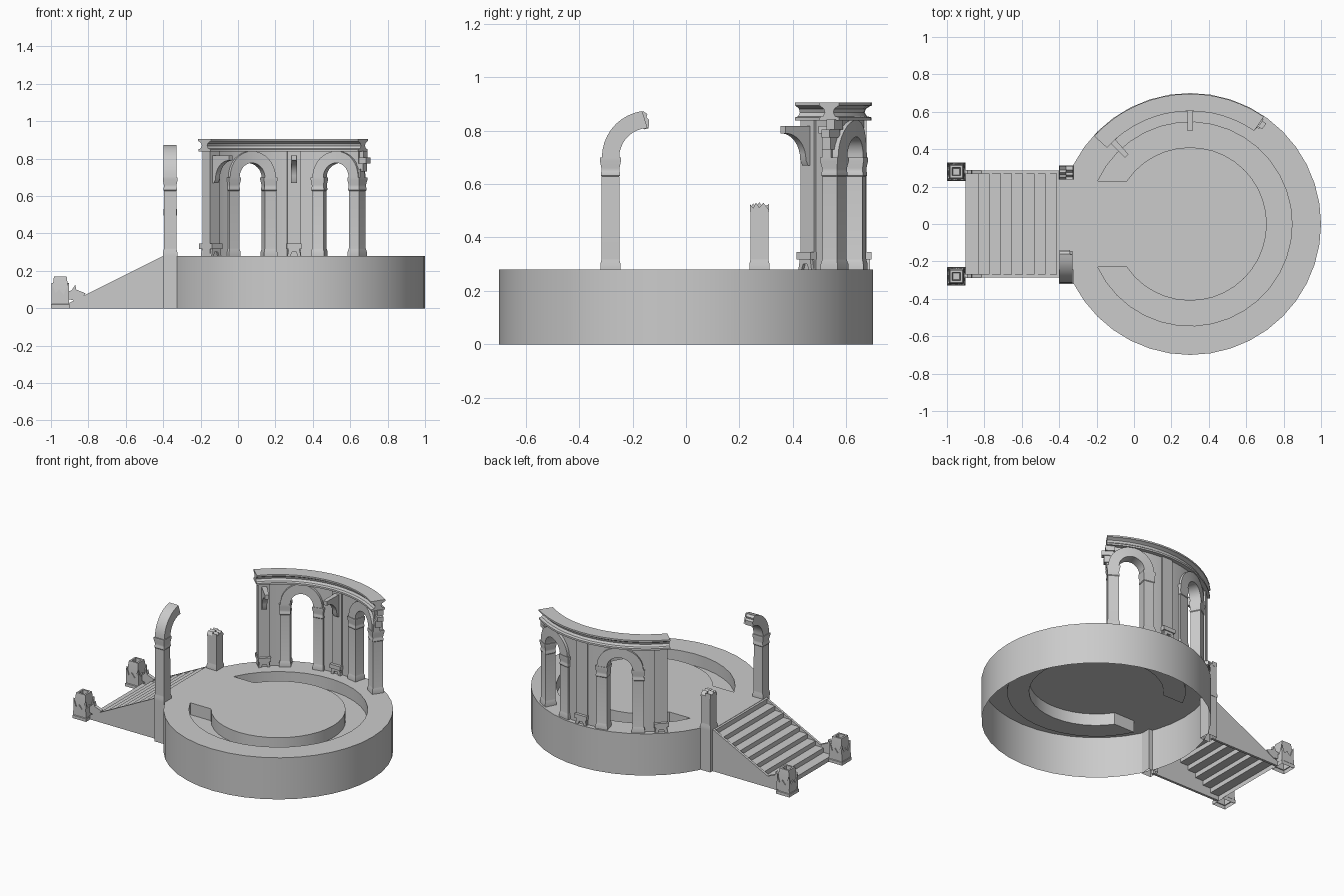
import bpy, bmesh, math
from math import sin, cos, pi, radians, sqrt

if "Cube" in bpy.data.objects:
    bpy.data.objects.remove(bpy.data.objects["Cube"])

CX, R, RW, TOP = 0.3, 0.7, 0.65, 0.28   # platform centre, radius, wall radius, deck height


def finish(name, bm, limit=32):
    bmesh.ops.remove_doubles(bm, verts=bm.verts, dist=1e-5)
    bmesh.ops.recalc_face_normals(bm, faces=bm.faces)
    for f in bm.faces:
        f.smooth = True
    for e in bm.edges:
        e.smooth = len(e.link_faces) == 2 and e.calc_face_angle(pi) < radians(limit)
    me = bpy.data.meshes.new(name)
    bm.to_mesh(me)
    bm.free()
    ob = bpy.data.objects.new(name, me)
    bpy.context.collection.objects.link(ob)
    return ob


def loft(name, rings, caps=(True, True)):
    """Join closed rings of points into a tube."""
    bm = bmesh.new()
    vs = [[bm.verts.new(p) for p in r] for r in rings]
    n = len(vs[0])
    for a, b in zip(vs, vs[1:]):
        for i in range(n):
            j = (i + 1) % n
            bm.faces.new((a[i], a[j], b[j], b[i]))
    if caps[0]:
        bm.faces.new(vs[0])
    if caps[1]:
        bm.faces.new(vs[-1])
    return finish(name, bm)


# placement maps: (u = sideways, d = depth, z)
def bent(deg):
    def f(u, d, z):
        a = radians(deg) - u / RW
        return (CX + d * cos(a), d * sin(a), z)
    return f


def along_y(u, d, z):
    return (d, u, z)


def along_x(u, d, z):
    return (u, d, z)


def band(name, A, B, d0, d1, m):
    """Thick strip between two matching lines of (u, z) points."""
    return loft(name, [[m(a[0], d0, a[1]), m(b[0], d0, b[1]), m(b[0], d1, b[1]), m(a[0], d1, a[1])]
                       for a, b in zip(A, B)])


def prism(name, pts, d0, d1, m):
    return loft(name, [[m(u, d, z) for u, z in pts] for d in (d0, d1)])


def block(name, u0, u1, d0, d1, z0, z1, m):
    return prism(name, [(u0, z0), (u1, z0), (u1, z1), (u0, z1)], d0, d1, m)


def stack(name, prof, u, d, m, caps=(True, True)):
    """Square post from (z, half width) levels."""
    return loft(name, [[m(u + sx * w, d + sy * w, z) for sx, sy in ((-1, -1), (1, -1), (1, 1), (-1, 1))]
                       for z, w in prof], caps)


def arc(c, z, r, a0, a1, n):
    return [(c + r * cos(radians(a0 + (a1 - a0) * i / n)), z + r * sin(radians(a0 + (a1 - a0) * i / n)))
            for i in range(n + 1)]


BASE = [(.28, .038), (.3, .038), (.315, .034)]
CAP = [(.628, .033), (.632, .036), (.642, .036), (.647, .034), (.66, .034), (.685, .039), (.7, .039)]

# round platform: open shell with a sunken C-shaped channel
bm = bmesh.new()
N, M, DEPTH = 40, 32, .08
rim = [bm.verts.new((CX + R * cos(2 * pi * i / N), R * sin(2 * pi * i / N), TOP)) for i in range(N)]
low = [bm.verts.new((v.co.x, v.co.y, 0)) for v in rim]
for i in range(N):
    j = (i + 1) % N
    bm.faces.new((low[i], low[j], rim[j], rim[i]))
edges = [bm.edges.get((rim[i], rim[(i + 1) % N])) for i in range(N)]
ao, ai = 180 - math.degrees(math.asin(.23 / .545)), 180 - math.degrees(math.asin(.23 / .41))
outer, inner = arc(CX, 0, .545, -ao, ao, M), arc(CX, 0, .41, -ai, ai, M)
top = [bm.verts.new((x, y, TOP)) for x, y in outer + inner[::-1]]
flr = [bm.verts.new((x, y, TOP - DEPTH)) for x, y in outer + inner[::-1]]
K = len(top)
for i in range(K):
    j = (i + 1) % K
    bm.faces.new((top[i], top[j], flr[j], flr[i]))
    edges.append(bm.edges.get((top[i], top[j])))
for i in range(M):
    bm.faces.new((flr[i], flr[i + 1], flr[K - 2 - i], flr[K - 1 - i]))
bmesh.ops.triangle_fill(bm, use_beauty=True, edges=edges)
finish("round_platform", bm)

# stairs: folded sheet, with a landing that meets the round deck
prof = [(-.9, 0), (-.9, .03)]
for k in range(8):
    x = -.835 + .06 * k
    prof += [(x, .03 + .031 * k), (x, .061 + .031 * k)]
prof += [(-.4, .278), (-.4, TOP)]
bm = bmesh.new()
cols = [[bm.verts.new((x, y, z)) for x, z in prof] for y in (-.275, .275)]
for i in range(len(prof) - 1):
    bm.faces.new((cols[0][i], cols[0][i + 1], cols[1][i + 1], cols[1][i]))
for s in (-1, 1):
    ys = [s * .28 * i / 5 for i in range(6)]
    for a, b in zip(ys, ys[1:]):
        pts = [(-.4, a), (-.4, b), (CX - sqrt(.49 - b * b) + .003, b), (CX - sqrt(.49 - a * a) + .003, a)]
        bm.faces.new([bm.verts.new((x, y, TOP)) for x, y in pts])
finish("stairs", bm)

# stair sides, broken rail ends and bottom posts
for s, side in ((-1, "front"), (1, "back")):
    prism(f"stair_side_{side}", [(-.9, 0), (-.38, 0), (-.38, TOP), (-.4, TOP), (-.83, .065), (-.9, .03)],
          s * .27, s * .286, along_x)
    prism(f"broken_rail_{side}", [(-.91, .05), (-.91, .09), (-.89, .095), (-.87, .125), (-.865, .1),
                                  (-.815, .08), (-.83, .06), (-.87, .04)], s * .268, s * .29, along_x)
    px, py = -.95, s * .28
    stack(f"bottom_post_{side}", [(0, .044), (.03, .044), (.14, .038), (.17, .034), (.17, .022), (.12, .018)],
          px, py, along_x, (False, True))
    stack(f"post_base_{side}", [(0, .05), (.02, .05), (.028, .043)], px, py, along_x, (False, False))
    shard = [(-.048, .02), (.048, .02), (.044, .13), (.026, .08), (.006, .1), (-.018, .072), (-.043, .135)]
    for q in range(4):
        a = q * pi / 2
        prism(f"post_shard_{side}_{q}", shard, .038, .047,
              lambda u, d, z: (px + u * cos(a) - d * sin(a), py + u * sin(a) + d * cos(a), z))

# entrance pillars: one with a broken arch, one snapped off
PX = -.3625
stack("arch_pillar_foot", [(0, .036), (TOP, .036)], -.283, PX, along_y, (False, True))
stack("arch_pillar", BASE + [(.32, .034)] + CAP, -.283, PX, along_y)
band("broken_arch", arc(-.14, .7, .11, 180, 92, 9), arc(-.14, .7, .175, 180, 98, 9),
     PX - .035, PX + .035, along_y)
prism("broken_arch_tip", [(-.17, .815), (-.155, .805), (-.14, .808), (-.138, .84), (-.148, .85),
                          (-.145, .862), (-.16, .873), (-.175, .866)], PX - .037, PX + .02, along_y)
stack("snapped_pillar_foot", [(0, .036), (TOP, .036)], .275, PX, along_y, (False, True))
stack("snapped_pillar", BASE + [(.32, .034), (.5, .034)], .275, PX, along_y)
us = [.239, .252, .262, .275, .29, .31]
for k, hs in enumerate(([.508, .528, .515, .532, .512, .525], [.525, .51, .53, .512, .53, .505])):
    band(f"snapped_top_{k}", [(u, .495) for u in us], list(zip(us, hs)),
         PX - .036 + k * .036, PX + k * .036, along_y)

# curved arcade: two arched bays
D0, D1 = RW - .036, RW + .036
HALF = radians(21.5) * RW
for bay, deg in (("left", 111.5), ("right", 68.5)):
    m = bent(deg)
    for s in (-1, 1):
        stack(f"{bay}_bay_column_{s}", BASE + [(.32, .033)] + CAP, s * .11, RW, m)
    band(f"{bay}_bay_arch", arc(0, .7, .077, 180, 0, 16), arc(0, .7, .14, 180, 0, 16), D0, D1, m)
    A = arc(0, .7, .13, 180, 0, 16)
    band(f"{bay}_bay_spandrel", A, [(u, .842) for u, z in A], RW - .018, RW + .018, m)
    for s in (-1, 1):
        if bay == "right" and s == 1:
            continue
        us = [s * (.12 + (HALF - .12) * i / 3) for i in range(4)]
        band(f"{bay}_bay_panel_{s}", [(u, TOP) for u in us], [(u, .842) for u in us],
             RW - .018, RW + .018, m)

# pilasters with ledges and curved brackets
for tag, deg in (("end", 133), ("middle", 90)):
    m = bent(deg)
    block(f"{tag}_pilaster", -.038, .038, RW - .028, RW + .028, TOP, .842, m)
    block(f"{tag}_ledge", -.042, .042, RW - .047, RW + .047, .318, .345, m)
    prism(f"{tag}_ledge_foot", [(-.038, TOP), (-.02, TOP), (-.012, .3), (.012, .3), (.02, TOP), (.038, TOP),
                                (.03, .32), (-.03, .32)], RW - .04, RW + .04, m)
    curve = arc(.5, .69, .1, 0, 90, 8)      # hollow underside, (radius, height)
    prof = [(.63, .67), (.61, .67)] + curve + [(.497, .79), (.497, .818), (.63, .818)]
    prism(f"{tag}_bracket", prof, -.017, .017, lambda u, d, z, m=m: m(d, u, z))

# broken bricks at the open end
m = bent(68.5)
for k, (u0, u1, z0, z1) in enumerate(((.11, .15, .7, .745), (.12, .163, .73, .775),
                                      (.11, .178, .775, .805), (.1, .155, .805, .842))):
    block(f"broken_brick_{k}", u0, u1, RW - .03 + .008 * k, RW + .01 + .007 * k, z0, z1, m)

# cornice swept along the arcade
half = [(.605, .838), (.605, .85), (.622, .854), (.631, .868), (.626, .882), (.61, .892), (.604, .894), (.604, .905)]
prof = half + [(1.3 - r, z) for r, z in half[::-1]]
angs = [radians(55.5 + (137.5 - 55.5) * i / 14) for i in range(15)]
loft("cornice", [[(CX + r * cos(a), r * sin(a), z) for r, z in prof] for a in angs])
